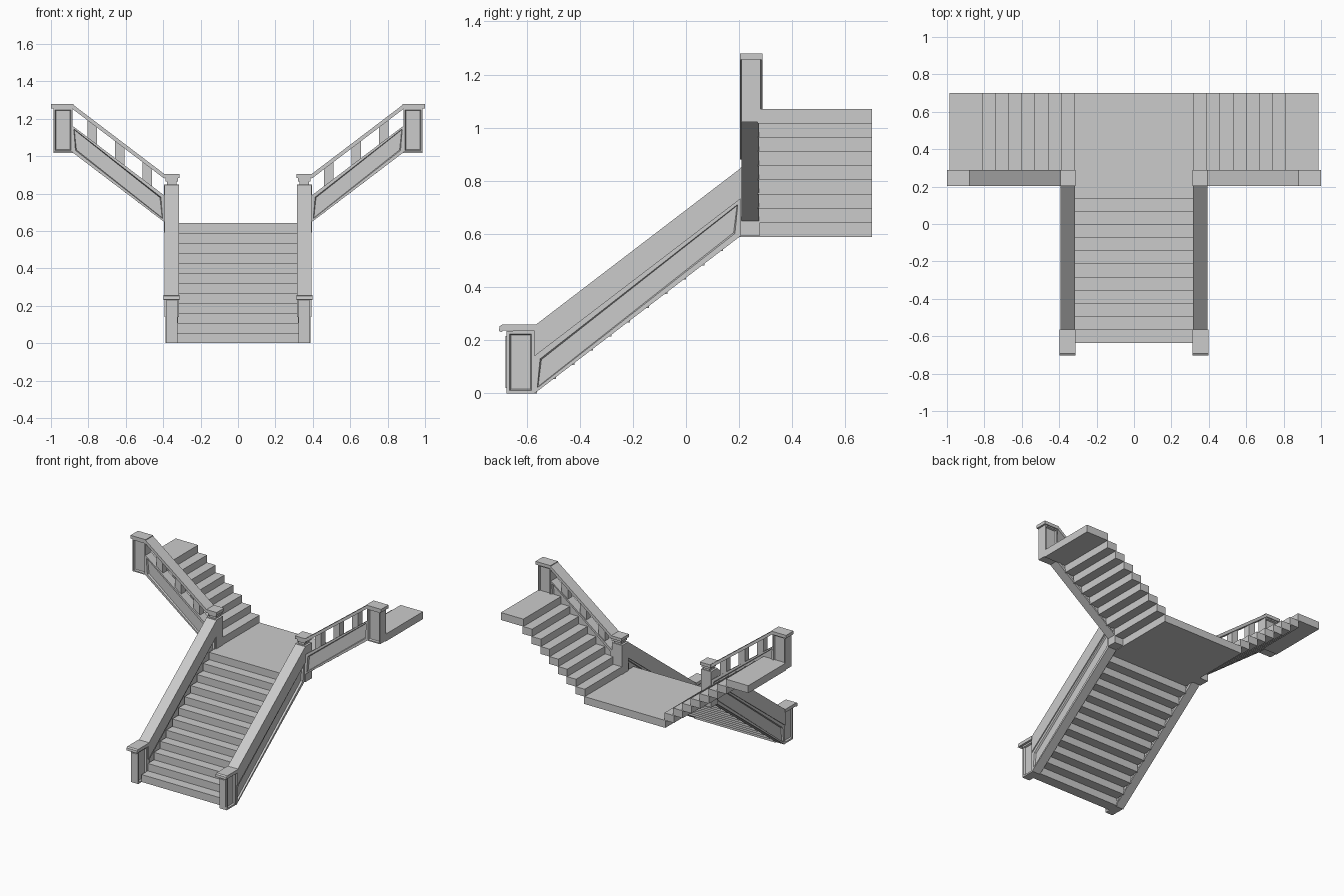
import bpy, bmesh
from mathutils import Vector

if "Cube" in bpy.data.objects:
    bpy.data.objects.remove(bpy.data.objects["Cube"])

H, T = 0.0535, 0.07   # riser height, tread depth


def prism(name, pts, axis, lo, hi, sx=1, panel=0.0):
    """Extrude a profile: axis 'x' uses (y,z) points, axis 'y' uses (x,z) points.
    sx mirrors across x; panel > 0 sinks a framed panel into both large faces."""
    def co(p, d):
        return Vector((sx * d, p[0], p[1])) if axis == 'x' else Vector((sx * p[0], d, p[1]))
    bm = bmesh.new()
    a = [bm.verts.new(co(p, lo)) for p in pts]
    b = [bm.verts.new(co(p, hi)) for p in pts]
    ends = [bm.faces.new(a), bm.faces.new(b)]
    for i in range(len(pts)):
        j = (i + 1) % len(pts)
        bm.faces.new((a[i], a[j], b[j], b[i]))
    bmesh.ops.recalc_face_normals(bm, faces=bm.faces[:])
    if panel:
        bmesh.ops.inset_individual(bm, faces=ends, thickness=panel)
        bmesh.ops.inset_individual(bm, faces=ends, thickness=0.006, depth=-0.012)
    me = bpy.data.meshes.new(name)
    bm.to_mesh(me)
    bm.free()
    ob = bpy.data.objects.new(name, me)
    bpy.context.collection.objects.link(ob)
    return ob


def box(name, x0, x1, y0, y1, z0, z1, sx=1, panel=0.0, axis='y'):
    if axis == 'y':
        return prism(name, [(x0, z0), (x1, z0), (x1, z1), (x0, z1)], 'y', y0, y1, sx, panel)
    return prism(name, [(y0, z0), (y1, z0), (y1, z1), (y0, z1)], 'x', x0, x1, sx, panel)


def slope(p, q, low, high):
    """Parallelogram band between two stations, given offsets at each end."""
    return [(p, low[0]), (q, low[1]), (q, high[1]), (p, high[0])]


# lower flight
for i in range(11):
    y = -0.635 + i * T
    box("lower_step", -0.325, 0.325, y, y + T + 0.005, i * H, (i + 1) * H)

# landing
box("landing", -0.325, 0.325, 0.135, 0.70, 11 * H, 12 * H)

for sx in (-1, 1):
    # upper flight, last tread is a wider platform
    for i in range(8):
        x = 0.318 + i * T
        end = 0.987 if i == 7 else x + T + 0.005
        box("upper_step", x, end, 0.27, 0.70, (12 + i) * H, (13 + i) * H, sx)

    # lower side wall: panelled base and thick sloping rail
    prism("lower_wall", slope(-0.57, 0.205, (0, 0.592), (0.14, 0.732)),
          'x', 0.322, 0.387, sx, 0.023)
    prism("lower_rail", slope(-0.57, 0.205, (0.14, 0.732), (0.255, 0.847)),
          'x', 0.315, 0.394, sx)

    # bottom newel with panels and a nosed cap
    box("bottom_newel", 0.324, 0.383, -0.675, -0.57, 0, 0.235, sx, 0.016, 'x')
    box("bottom_newel_face", 0.332, 0.375, -0.679, -0.67, 0.02, 0.215, sx)
    prism("bottom_newel_cap",
          [(-0.565, 0.235), (-0.565, 0.259), (-0.692, 0.259), (-0.702, 0.252),
           (-0.704, 0.235), (-0.695, 0.230), (-0.688, 0.236)], 'x', 0.313, 0.398, sx)

    # middle newel: post, neck and cap
    box("middle_newel", 0.315, 0.395, 0.205, 0.277, 0.592, 0.85, sx)
    box("middle_newel_neck", 0.33, 0.38, 0.218, 0.272, 0.85, 0.87, sx)
    box("middle_newel_collar", 0.322, 0.388, 0.21, 0.282, 0.866, 0.884, sx)
    box("middle_newel_cap", 0.313, 0.4, 0.203, 0.29, 0.884, 0.905, sx)

    # upper balustrade: panelled string, balusters, handrail
    prism("upper_wall", slope(0.394, 0.887, (0.648, 1.022), (0.79, 1.164)),
          'y', 0.208, 0.275, sx, 0.02)
    for x in (0.485, 0.633, 0.78):
        base = 0.78 + (x - 0.394) * 0.759
        prism("baluster", slope(x - 0.025, x + 0.025, (base - 0.025, base + 0.013),
                                (base + 0.085, base + 0.123)), 'y', 0.22, 0.268, sx)
    prism("upper_rail", slope(0.394, 0.884, (0.88, 1.252), (0.905, 1.277)),
          'y', 0.203, 0.288, sx)

    # top newel with panels and cap
    box("top_newel", 0.885, 0.987, 0.208, 0.28, 1.022, 1.256, sx, 0.012)
    box("top_newel_cap", 0.88, 1.0, 0.203, 0.288, 1.256, 1.279, sx)
